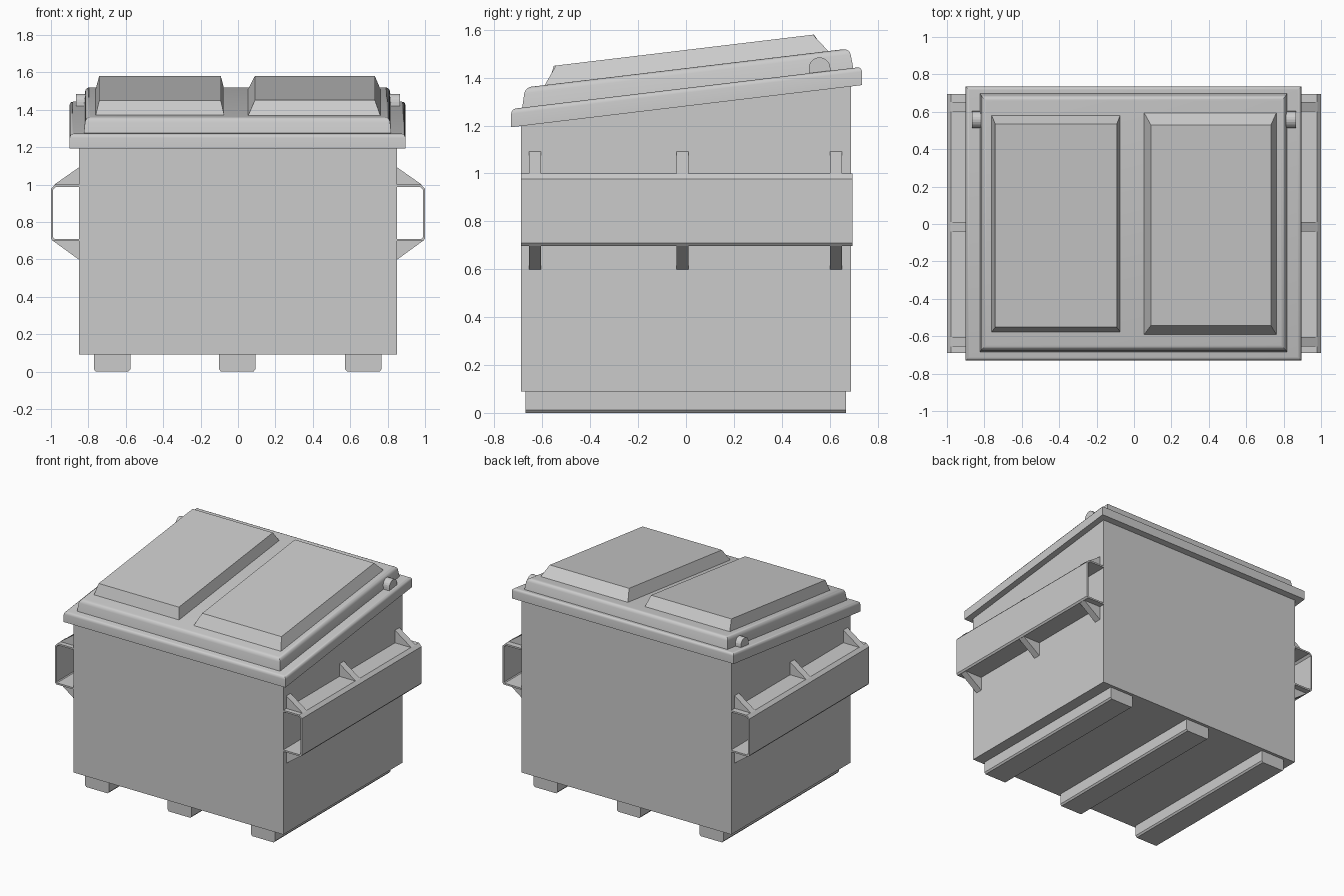
import bpy, bmesh, math

if "Cube" in bpy.data.objects:
    bpy.data.objects.remove(bpy.data.objects["Cube"])

SLOPE = 0.12  # rise of the lid from front to back


def finish(bm, name, smooth=False):
    bmesh.ops.recalc_face_normals(bm, faces=bm.faces[:])
    mesh = bpy.data.meshes.new(name)
    bm.to_mesh(mesh)
    bm.free()
    ob = bpy.data.objects.new(name, mesh)
    bpy.context.collection.objects.link(ob)
    if smooth:
        bpy.ops.object.select_all(action='DESELECT')
        ob.select_set(True)
        bpy.context.view_layer.objects.active = ob
        bpy.ops.object.shade_smooth_by_angle(angle=math.radians(30))
    return ob


def extrude(name, profile, axis, start, end):
    """Closed prism: profile is (x, z) along axis y, or (y, z) along axis x."""
    bm = bmesh.new()
    place = (lambda p, t: (p[0], t, p[1])) if axis == 'y' else (lambda p, t: (t, p[0], p[1]))
    a = [bm.verts.new(place(p, start)) for p in profile]
    b = [bm.verts.new(place(p, end)) for p in profile]
    bm.faces.new(a)
    bm.faces.new(b[::-1])
    for i in range(len(a)):
        j = (i + 1) % len(a)
        bm.faces.new((a[i], a[j], b[j], b[i]))
    return finish(bm, name)


def sloped_slab(name, low, high, z0, z1, bevel=0.0):
    """Frustum between two (x0, x1, y0, y1) rectangles, sheared to the lid slope."""
    bm = bmesh.new()
    rings = []
    for (x0, x1, y0, y1), z in ((low, z0), (high, z1)):
        rings.append([bm.verts.new((x, y, z + SLOPE * y))
                      for x, y in ((x0, y0), (x1, y0), (x1, y1), (x0, y1))])
    a, b = rings
    bm.faces.new(a[::-1])
    top = bm.faces.new(b)
    for i in range(4):
        j = (i + 1) % 4
        bm.faces.new((a[i], a[j], b[j], b[i]))
    if bevel:
        bmesh.ops.bevel(bm, geom=list(top.edges), offset=bevel, segments=4,
                        profile=0.5, affect='EDGES')
    return finish(bm, name, bevel > 0)


def mirror_x(ob):
    ob.modifiers.new("Mirror", 'MIRROR').use_axis[0] = True


# Bin body with sloping top
extrude("bin_body", [(-0.69, 0.09), (0.69, 0.09), (0.69, 1.375), (-0.69, 1.21)],
        'x', -0.85, 0.85)

# Floor skids with chamfered lower edges
for label, x in (("left", -0.673), ("middle", -0.004), ("right", 0.67)):
    extrude(label + "_skid",
            [(x - 0.097, 0.09), (x - 0.097, 0.012), (x - 0.087, 0.0),
             (x + 0.087, 0.0), (x + 0.097, 0.012), (x + 0.097, 0.09)],
            'y', -0.67, 0.668)

# Fork pockets: thin bent channels on both sides
channel = [(0.85, 1.0), (0.978, 1.0), (1.0, 0.978), (1.0, 0.71), (0.99, 0.698), (0.85, 0.698),
           (0.85, 0.71), (0.982, 0.71), (0.988, 0.716), (0.988, 0.974), (0.974, 0.988),
           (0.85, 0.988)]
mirror_x(extrude("fork_pocket", channel, 'y', -0.69, 0.695))

# Gusset wedges above and below the pockets
for i, y in enumerate((-0.63, -0.015, 0.627)):
    mirror_x(extrude(f"upper_gusset_{i + 1}", [(0.85, 1.0), (0.982, 1.0), (0.85, 1.092)],
                     'y', y - 0.025, y + 0.025))
    mirror_x(extrude(f"lower_gusset_{i + 1}", [(0.85, 0.698), (0.988, 0.698), (0.85, 0.598)],
                     'y', y - 0.025, y + 0.025))

# Lid: outer rim, raised deck and two embossed panels
rim = (-0.9, 0.895, -0.73, 0.735)
sloped_slab("lid_rim", rim, rim, 1.281, 1.357, 0.02)
sloped_slab("lid_deck", (-0.825, 0.82, -0.685, 0.7), (-0.815, 0.81, -0.672, 0.683),
            1.35, 1.44, 0.025)
sloped_slab("left_lid_panel", (-0.762, -0.073, -0.578, 0.583), (-0.742, -0.092, -0.552, 0.535),
            1.437, 1.516)
sloped_slab("right_lid_panel", (0.053, 0.762, -0.592, 0.597), (0.09, 0.732, -0.543, 0.53),
            1.437, 1.516)

# Hinge lugs with rounded tops
arch = [(0.558 + 0.045 * math.cos(math.pi * i / 10), 1.44 + 0.045 * math.sin(math.pi * i / 10))
        for i in range(11)]
mirror_x(extrude("hinge_lug", [(0.603, 1.42)] + arch + [(0.513, 1.41)], 'x', 0.8, 0.866))
